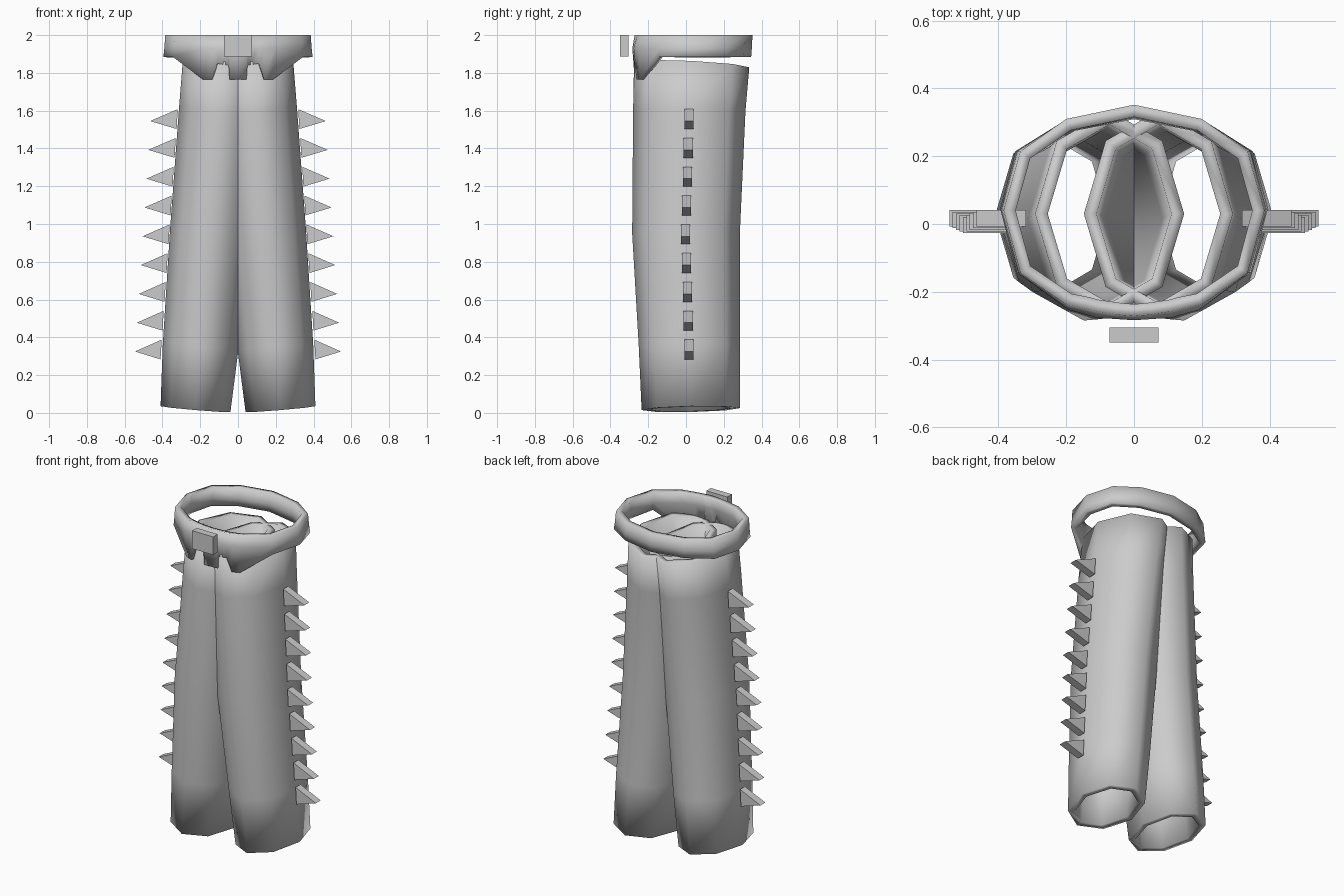
import bpy, bmesh, math
from mathutils import Vector

if "Cube" in bpy.data.objects:
    bpy.data.objects.remove(bpy.data.objects["Cube"])

grey = bpy.data.materials.new("light grey")
grey.diffuse_color = (0.6, 0.6, 0.6, 1)
grey.use_nodes = True
grey.node_tree.nodes["Principled BSDF"].inputs["Base Color"].default_value = grey.diffuse_color


def make(name, verts, faces, wall=0, bevel=0, angle=60):
    me = bpy.data.meshes.new(name)
    me.from_pydata(verts, [], faces)
    bm = bmesh.new()
    bm.from_mesh(me)
    bmesh.ops.recalc_face_normals(bm, faces=bm.faces)
    # open shells: make sure the normals point away from the axis
    if wall:
        mid = sum((v.co for v in bm.verts), Vector()) / len(bm.verts)
        out = 0
        for f in bm.faces:
            d = f.calc_center_median() - mid
            out += d.x * f.normal.x + d.y * f.normal.y
        if out < 0:
            bmesh.ops.reverse_faces(bm, faces=bm.faces)
    bm.to_mesh(me)
    bm.free()
    me.materials.append(grey)
    ob = bpy.data.objects.new(name, me)
    bpy.context.collection.objects.link(ob)
    if wall:
        m = ob.modifiers.new("wall", 'SOLIDIFY')
        m.thickness, m.offset, m.use_even_offset = wall, -1, True
    if bevel:
        m = ob.modifiers.new("bevel", 'BEVEL')
        m.width, m.segments, m.limit_method = bevel, 1, 'ANGLE'
        m.angle_limit = math.radians(60)
    bpy.ops.object.select_all(action='DESELECT')
    ob.select_set(True)
    bpy.context.view_layer.objects.active = ob
    bpy.ops.object.shade_smooth_by_angle(angle=math.radians(angle))
    return ob


def bridge(rows, n, closed=True):
    return [(r * n + i, r * n + (i + 1) % n, (r + 1) * n + (i + 1) % n, (r + 1) * n + i)
            for r in range(rows - 1) for i in range(n if closed else n - 1)]


# Trouser legs: eight-sided hollow tubes that lean together and overlap at the top
# ring: height, centre x, radius x, front y, back y, slope along y
RINGS = [(0.02, 0.225, 0.185, -0.235, 0.285, 0.02),
         (0.35, 0.198, 0.200, -0.25, 0.285, 0),
         (0.95, 0.148, 0.212, -0.285, 0.285, 0),
         (1.60, 0.095, 0.217, -0.28, 0.315, 0),
         (1.845, 0.072, 0.220, -0.275, 0.335, -0.05)]
N = 8
for side, label in ((1, "right"), (-1, "left")):
    verts = []
    for z, cx, rx, y0, y1, slope in RINGS:
        for i in range(N):
            a = 2 * math.pi * i / N
            dx, dy = rx * math.cos(a), (y1 - y0) / 2 * math.sin(a)
            verts.append((side * (cx + dx), (y0 + y1) / 2 + dy, z + 0.084 * dx + slope * dy))
    make("trouser_leg_" + label, verts, bridge(len(RINGS), N), wall=0.036)

    # Row of wedge spikes down the outer seam
    for k in range(9):
        t = k / 8
        z = 1.545 - 1.22 * t
        base, tip = 0.322 + 0.085 * t, 0.465 + 0.08 * t
        y = -0.003 + 0.02 * abs(k - 4) / 4
        prof = [(base - 0.003, z + 0.063), (base + 0.003, z - 0.042), (tip, z)]
        v = [(side * x, y + s * 0.024, h) for s in (-1, 1) for x, h in prof]
        make(f"spike_{label}_{k + 1}", v,
             [(0, 1, 2), (5, 4, 3), (0, 3, 4, 1), (1, 4, 5, 2), (2, 5, 3, 0)], angle=40)

# Belt: half outline as (x, top y, bottom x, bottom y, bottom z), mirrored
HALF = [(0.0, -0.272, 0.0, -0.272, 1.765), (0.045, -0.268, 0.045, -0.27, 1.765),
        (0.05, -0.267, 0.05, -0.27, 1.84), (0.11, -0.258, 0.11, -0.272, 1.85),
        (0.14, -0.25, 0.14, -0.262, 1.765), (0.2, -0.238, 0.185, -0.245, 1.765),
        (0.335, -0.145, 0.345, -0.145, 1.885), (0.385, 0.04, 0.395, 0.045, 1.885),
        (0.335, 0.215, 0.35, 0.215, 1.885), (0.2, 0.31, 0.205, 0.305, 1.885),
        (0.0, 0.352, 0.0, 0.345, 1.885)]
loop = [(1, p) for p in HALF] + [(-1, p) for p in HALF[-2:0:-1]]
n = len(loop)
verts = [(s * p[2], p[3], p[4]) for s, p in loop]
verts += [(s * (p[0] + p[2]) / 2, (p[1] + p[3]) / 2 - (0.012 if p[1] < -0.2 else 0), 1.93) for s, p in loop]
verts += [(s * p[0], p[1], 2.0) for s, p in loop]
belt = make("belt", verts, bridge(3, n), wall=0.036, angle=50)
belt.modifiers["wall"].use_even_offset = False

# Buckle plate in front of the belt
v = [(x, y, z) for x in (-0.073, 0.073) for y in (-0.35, -0.305) for z in (1.887, 2.0)]
make("buckle", v, [(0, 1, 3, 2), (4, 6, 7, 5), (0, 4, 5, 1),
                   (2, 3, 7, 6), (0, 2, 6, 4), (1, 5, 7, 3)], angle=30)
